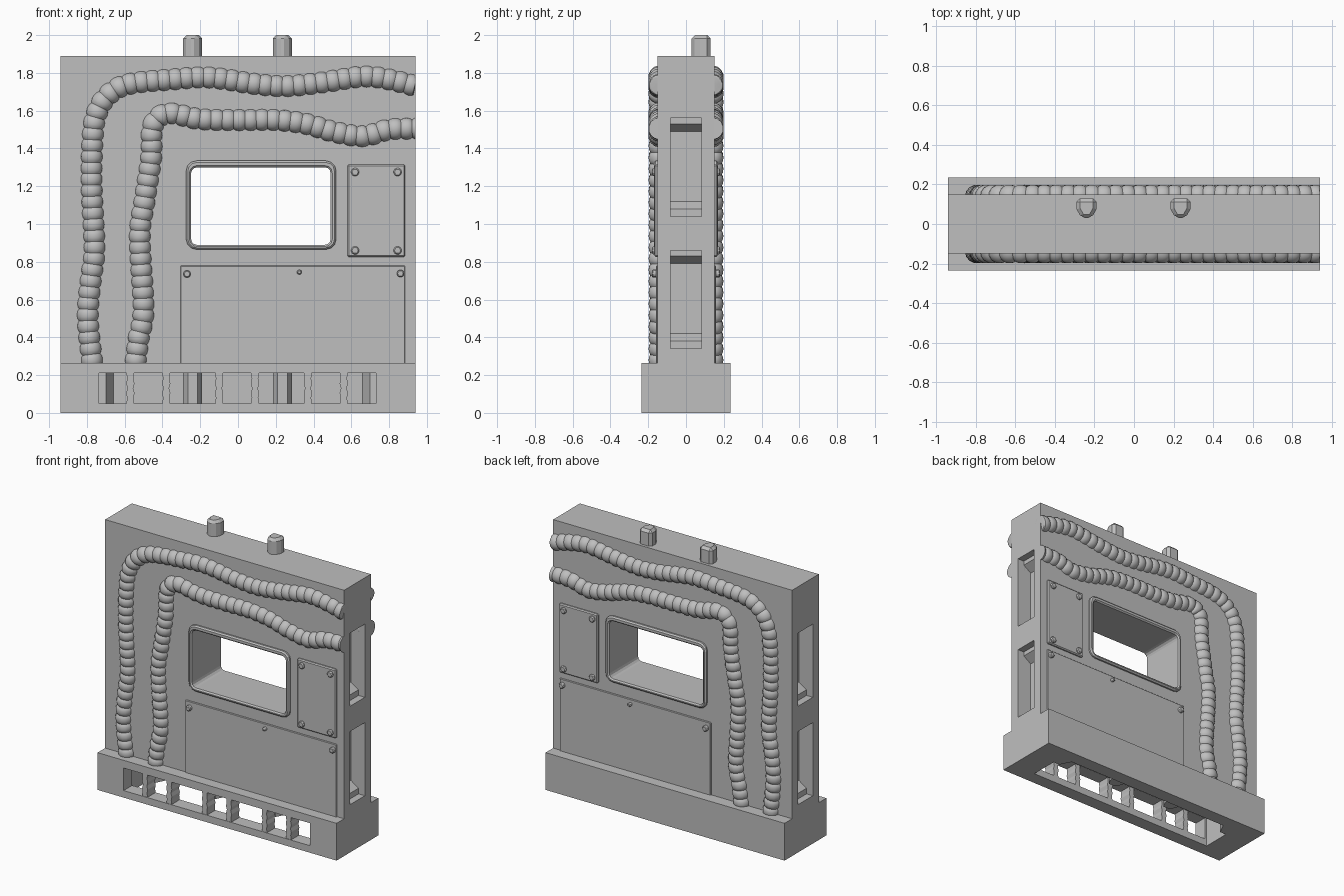
import bpy, bmesh, math
from mathutils import Vector

if "Cube" in bpy.data.objects:
    bpy.data.objects.remove(bpy.data.objects["Cube"])

grey = bpy.data.materials.new("plain_grey")
grey.use_nodes = True
GREY = (0.52, 0.52, 0.52, 1)
grey.diffuse_color = GREY
for node in grey.node_tree.nodes:
    if node.type == "BSDF_PRINCIPLED":
        node.inputs["Base Color"].default_value = GREY


def finish(name, bm):
    bmesh.ops.recalc_face_normals(bm, faces=bm.faces)
    mesh = bpy.data.meshes.new(name)
    bm.to_mesh(mesh)
    bm.free()
    mesh.materials.append(grey)
    ob = bpy.data.objects.new(name, mesh)
    bpy.context.collection.objects.link(ob)
    return ob


def activate(ob):
    bpy.ops.object.select_all(action="DESELECT")
    ob.select_set(True)
    bpy.context.view_layer.objects.active = ob


def bevel(ob, width):
    activate(ob)
    mod = ob.modifiers.new("bevel", "BEVEL")
    mod.width, mod.segments = width, 1
    mod.limit_method, mod.angle_limit = "ANGLE", math.radians(40)
    bpy.ops.object.modifier_apply(modifier=mod.name)


def prism(name, pts, axis, lo, hi, edge=0):
    """Extrude an outline along y (points are x, z) or z (points are x, y)."""
    bm = bmesh.new()
    ends = []
    for t in (lo, hi):
        ends.append([bm.verts.new((a, t, b) if axis == "y" else (a, b, t)) for a, b in pts])
        bm.faces.new(ends[-1])
    n = len(pts)
    for i in range(n):
        j = (i + 1) % n
        bm.faces.new((ends[0][i], ends[0][j], ends[1][j], ends[1][i]))
    ob = finish(name, bm)
    if edge:
        bevel(ob, edge)
    return ob


def rect(x0, x1, y0, y1):
    return [(x0, y0), (x1, y0), (x1, y1), (x0, y1)]


def round_rect(x0, x1, z0, z1, r):
    corners = [(x1 - r, z1 - r), (x0 + r, z1 - r), (x0 + r, z0 + r), (x1 - r, z0 + r)]
    return [(cx + r * math.cos(a), cz + r * math.sin(a))
            for k, (cx, cz) in enumerate(corners)
            for a in [(k + s / 3) * math.pi / 2 for s in range(4)]]


def cut(targets, cutter):
    for ob in targets:
        activate(ob)
        mod = ob.modifiers.new("cut", "BOOLEAN")
        mod.operation, mod.object, mod.solver = "DIFFERENCE", cutter, "EXACT"
        bpy.ops.object.modifier_apply(modifier=mod.name)
    bpy.data.objects.remove(cutter)


# Wall with a framed window
W, D = 0.94, 0.15
wall = prism("wall", rect(-W, W, -D, D), "z", 0.25, 1.89)
frame = prism("window_frame", round_rect(-0.275, 0.52, 0.865, 1.335, 0.055), "y", -0.17, 0.17)
cut([wall, frame], prism("opening", round_rect(-0.248, 0.49, 0.89, 1.3, 0.03), "y", -1, 1))
bevel(frame, 0.009)

# Stepped slots in both ends
slot = [(-0.05, 0), (0.05, 0), (0.05, 0.04), (0.11, 0.08),
        (0.11, 0.45), (0.05, 0.49), (0.05, 0.52), (-0.05, 0.52)]
for side in (-1, 1):
    for z in (0.34, 1.04):
        pts = [(side * (W - u), z + v) for u, v in slot]
        cut([wall], prism("slot", pts, "y", -0.083, 0.083))

# Hollow base, open below, vented at the front
base = prism("base", rect(-W, W, -0.235, 0.235), "z", 0, 0.265)
half = [(0.75, -0.14), (0.75, 0.06), (0.7, 0.06), (0.66, 0.14)]
cavity = half + [(-x, y) for x, y in reversed(half)]
cut([base], prism("cavity", cavity, "z", -0.1, 0.22))
cut([base], prism("vent", rect(-0.735, 0.73, 0.05, 0.21), "y", -0.4, -0.1))

# Waisted bars across the vent
waist = [(0.021, 0.045), (0.017, 0.08), (0.022, 0.105), (0.015, 0.13), (0.022, 0.155), (0.017, 0.18), (0.021, 0.215)]
for i, x in enumerate((-0.57, -0.38, -0.1, 0.09, 0.37, 0.56)):
    pts = [(x + w, z) for w, z in waist] + [(x - w, z) for w, z in reversed(waist)]
    prism(f"vent_bar_{i + 1}", pts, "y", -0.232, -0.142)

# Locating pegs on top, and matching posts inside the base
peg = [(-0.05, 0.13), (-0.05, 0.075), (-0.026, 0.03), (0.026, 0.03), (0.05, 0.075), (0.05, 0.13)]
for name, x in (("right", -0.24), ("left", 0.235)):
    pts = [(x + u, v) for u, v in peg]
    prism(f"{name}_peg", pts, "z", 1.86, 2.0, 0.018)
    prism(f"{name}_post", [(u, v + 0.02) for u, v in pts], "z", 0.02, 0.24)


# Ribbed cables that follow a smooth path in the x-z plane
def smooth_path(pts, samples=16):
    p = [Vector(q) for q in pts]
    p = [2 * p[0] - p[1]] + p + [2 * p[-1] - p[-2]]
    out = []
    for a, b, c, d in zip(p, p[1:], p[2:], p[3:]):
        for s in range(samples):
            t = s / samples
            out.append(0.5 * (2 * b + (c - a) * t + (2 * a - 5 * b + 4 * c - d) * t * t
                              + (3 * b - a - 3 * c + d) * t ** 3))
    return out + [p[-2]]


def resample(path, step):
    out, travelled, target = [], 0, 0
    for a, b in zip(path, path[1:]):
        length = (b - a).length
        while target <= travelled + length:
            out.append(a.lerp(b, (target - travelled) / length))
            target += step
        travelled += length
    return out + [path[-1]]


def cable(name, pts, y, ribs=6, sides=14, rib=0.06):
    path = resample(smooth_path(pts), rib / ribs)
    bm = bmesh.new()
    rings = []
    for i, c in enumerate(path):
        t = (path[min(i + 1, len(path) - 1)] - path[max(i - 1, 0)]).normalized()
        r = 0.049 + 0.01 * abs(math.sin(math.pi * i / ribs)) ** 0.6
        ring = []
        for k in range(sides):
            a = 2 * math.pi * k / sides
            u = r * math.cos(a)
            ring.append(bm.verts.new((min(W, c.x - t.y * u), y + r * math.sin(a), c.y + t.x * u)))
        rings.append(ring)
    for p, q in zip(rings, rings[1:]):
        for k in range(sides):
            j = (k + 1) % sides
            bm.faces.new((p[k], p[j], q[j], q[k]))
    bm.faces.new(rings[0])
    bm.faces.new(rings[-1])
    activate(finish(name, bm))
    bpy.ops.object.shade_smooth_by_angle(angle=math.radians(35))


outer = [(-0.77, 0.25), (-0.795, 0.5), (-0.78, 0.7), (-0.76, 0.87), (-0.775, 1.2), (-0.77, 1.45),
         (-0.75, 1.58), (-0.69, 1.68), (-0.58, 1.74), (-0.35, 1.765), (-0.15, 1.775), (0.1, 1.74),
         (0.26, 1.73), (0.45, 1.75), (0.66, 1.78), (0.8, 1.765), (0.94, 1.73)]
inner = [(-0.545, 0.25), (-0.525, 0.4), (-0.5, 0.55), (-0.52, 0.93), (-0.495, 1.12), (-0.46, 1.35),
         (-0.455, 1.5), (-0.42, 1.565), (-0.35, 1.585), (-0.2, 1.555), (0, 1.55), (0.2, 1.55),
         (0.36, 1.53), (0.5, 1.49), (0.66, 1.465), (0.8, 1.5), (0.94, 1.505)]

# Cables, cover plates and bolts, the same on both faces
for face, side in (("front", -1), ("back", 1)):
    cable(f"{face}_outer_cable", outer, side * 0.14)
    cable(f"{face}_inner_cable", inner, side * 0.14)
    prism(f"{face}_small_plate", rect(0.58, 0.885, 0.825, 1.315), "y", side * 0.13, side * 0.166, 0.007)
    prism(f"{face}_large_plate", rect(-0.305, 0.885, 0.25, 0.78), "y", side * 0.13, side * 0.158, 0.004)
    bolts = [(x, z, 0.024) for x in (0.62, 0.845) for z in (0.86, 1.275)]
    bolts += [(-0.27, 0.735, 0.022), (0.325, 0.745, 0.015), (0.86, 0.738, 0.022)]
    for i, (x, z, r) in enumerate(bolts):
        hexagon = [(x + r * math.cos(k * math.pi / 3), z + r * math.sin(k * math.pi / 3)) for k in range(6)]
        prism(f"{face}_bolt_{i + 1}", hexagon, "y", side * 0.15, side * 0.18, 0.006)
